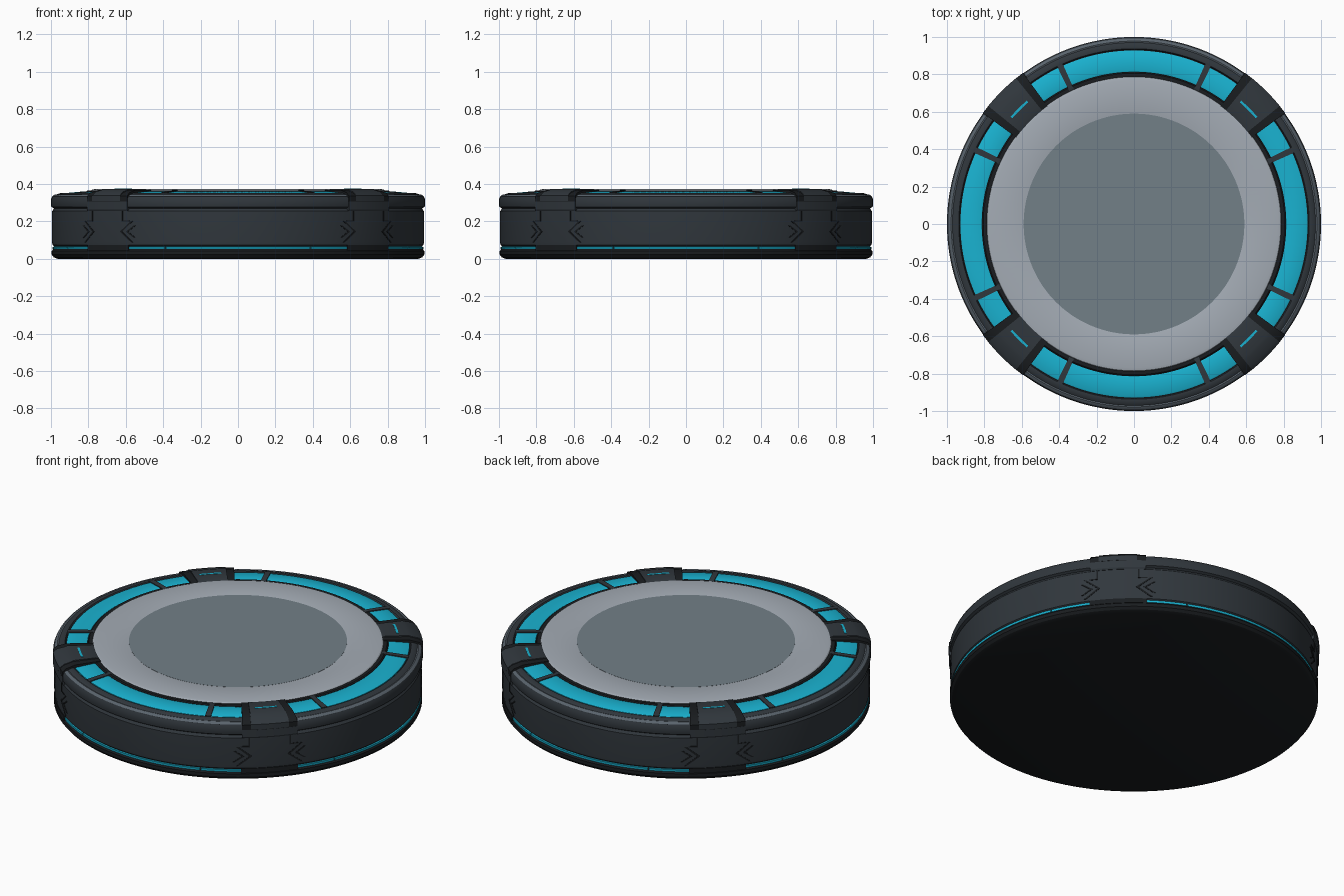
import bpy, bmesh
from math import radians, cos, sin, ceil

if "Cube" in bpy.data.objects:
    bpy.data.objects.remove(bpy.data.objects["Cube"])


def material(name, r, g, b):
    m = bpy.data.materials.new(name)
    m.diffuse_color = (r, g, b, 1)
    m.use_nodes = True
    m.node_tree.nodes["Principled BSDF"].inputs["Base Color"].default_value = m.diffuse_color
    return m


DARK = material("dark_shell", 0.030, 0.038, 0.046)
BLACK = material("black_trim", 0.010, 0.012, 0.014)
CYAN = material("cyan_glow", 0.010, 0.45, 0.64)
SILVER = material("silver_ring", 0.37, 0.41, 0.46)
SLATE = material("slate_disc", 0.17, 0.215, 0.245)


def finish(name, bm, mat):
    bmesh.ops.remove_doubles(bm, verts=bm.verts, dist=1e-5)
    bmesh.ops.recalc_face_normals(bm, faces=bm.faces)
    mesh = bpy.data.meshes.new(name)
    bm.to_mesh(mesh)
    bm.free()
    mesh.materials.append(mat)
    ob = bpy.data.objects.new(name, mesh)
    bpy.context.collection.objects.link(ob)
    bpy.ops.object.select_all(action='DESELECT')
    ob.select_set(True)
    bpy.context.view_layer.objects.active = ob
    bpy.ops.object.shade_smooth_by_angle(angle=radians(30))
    return ob


def sweep(name, profile, mat, arcs=((0, 360),), step=2.5):
    """Sweep a closed (radius, z) profile round z over each (start, end) arc."""
    bm = bmesh.new()
    for a0, a1 in arcs:
        n = max(1, ceil((a1 - a0) / step))
        rings = []
        for i in range(n + 1):
            a = radians(a0 + (a1 - a0) * i / n)
            rings.append([bm.verts.new((r * cos(a), r * sin(a), z)) for r, z in profile])
        for p, q in zip(rings, rings[1:]):
            for k in range(len(profile)):
                j = (k + 1) % len(profile)
                if profile[k][0] == 0 and profile[j][0] == 0:
                    continue
                vs = [p[k], p[j], q[j], q[k]]
                if profile[k][0] == 0:
                    vs = [p[k], p[j], q[j]]
                elif profile[j][0] == 0:
                    vs = [p[k], p[j], q[k]]
                bm.faces.new(vs)
        if a1 - a0 < 360:
            bm.faces.new(rings[0])
            bm.faces.new(rings[-1])
    return finish(name, bm, mat)


def wall_plates(name, polygons, r0, r1, mat):
    """Thin plates lying on the round wall, outlined in (degrees, z)."""
    bm = bmesh.new()
    for poly in polygons:
        loops = [[bm.verts.new((r * cos(radians(a)), r * sin(radians(a)), z))
                  for a, z in poly] for r in (r0, r1)]
        bm.faces.new(loops[0])
        bm.faces.new(loops[1])
        for k in range(len(poly)):
            j = (k + 1) % len(poly)
            bm.faces.new((loops[0][k], loops[0][j], loops[1][j], loops[1][k]))
    return finish(name, bm, mat)


AXES = (0, 90, 180, 270)
CORNERS = (45, 135, 225, 315)


def around(centres, *spans):
    return [(c + a, c + b) for c in centres for a, b in spans]


# Main body: foot, groove, side wall
sweep("base_foot", [(0, 0), (0.965, 0), (0.985, 0.008), (0.996, 0.022), (0.996, 0.042),
                    (0.988, 0.052), (0, 0.052)], BLACK)
sweep("side_wall", [(0, 0.05), (0.982, 0.05), (0.982, 0.066), (0.992, 0.074), (0.994, 0.09),
                    (0.994, 0.255), (0.986, 0.265), (0.98, 0.28), (0, 0.28)], DARK)

# Upper rim and its bright bevel line
sweep("upper_rim", [(0.90, 0.27), (0.985, 0.27), (0.998, 0.278), (1.0, 0.29), (1.0, 0.318),
                    (0.992, 0.334), (0.978, 0.342), (0.972, 0.341), (0.966, 0.346),
                    (0.945, 0.352), (0.937, 0.351), (0.93, 0.338), (0.90, 0.338)], DARK)
sweep("rim_bevel_line", [(0.97, 0.333), (0.9925, 0.3345), (0.986, 0.3405), (0.978, 0.3445),
                         (0.97, 0.342)], material("bevel_steel", 0.10, 0.125, 0.15),
      around(AXES, (-36, 36)))
sweep("top_deck", [(0, 0.27), (0.94, 0.27), (0.94, 0.341), (0.82, 0.351), (0, 0.351)], BLACK)
sweep("inner_collar", [(0.78, 0.34), (0.812, 0.34), (0.812, 0.359), (0.806, 0.364),
                       (0.785, 0.364), (0.78, 0.36)], BLACK)

# Glowing top ring, split by dividers and clamps
sweep("top_light_ring", [(0.814, 0.345), (0.928, 0.336), (0.928, 0.3485), (0.922, 0.3515),
                         (0.82, 0.3605), (0.814, 0.358)], CYAN,
      around(AXES, (-36.5, -25.5), (-24.5, 24.5), (25.5, 36.5)))
sweep("ring_dividers", [(0.79, 0.34), (0.938, 0.335), (0.938, 0.355), (0.80, 0.367),
                        (0.79, 0.364)], DARK, around(AXES, (-26, -24), (24, 26)))

# Glowing strip round the foot
sweep("foot_light_strip", [(0.97, 0.05), (0.9905, 0.0515), (0.9915, 0.064), (0.97, 0.066)], CYAN,
      around(AXES, (-36, -23.3), (-22.9, 22.9), (23.3, 36)))
sweep("foot_strip_blocks", [(0.97, 0.045), (0.995, 0.045), (0.995, 0.073), (0.97, 0.073)], BLACK,
      around(CORNERS, (-9, 9)))

# Landing surface
sweep("silver_ring", [(0.58, 0.345), (0.79, 0.345), (0.79, 0.361), (0.782, 0.369),
                      (0.768, 0.372), (0.596, 0.372), (0.591, 0.3705), (0.58, 0.3705)], SILVER)
sweep("centre_disc", [(0, 0.345), (0.59, 0.345), (0.59, 0.3712), (0, 0.3712)], SLATE)

# Four corner clamps: black side cheeks, lighter middle plate, light slit
sweep("clamp_cheeks", [(0.765, 0.335), (0.765, 0.362), (0.78, 0.369), (0.93, 0.367),
                       (0.982, 0.352), (1.002, 0.335), (1.002, 0.305), (0.95, 0.30)], BLACK,
      around(CORNERS, (-8.7, 8.7)))
sweep("clamp_plate", [(0.757, 0.335), (0.757, 0.36), (0.772, 0.3665), (0.80, 0.374),
                      (0.925, 0.374), (0.94, 0.368), (0.982, 0.357), (1.003, 0.338),
                      (1.003, 0.308), (0.95, 0.30)], DARK,
      around(CORNERS, (-6, 6)))
sweep("clamp_light_slit", [(0.862, 0.365), (0.874, 0.365), (0.874, 0.3755), (0.862, 0.3755)],
      CYAN, around(CORNERS, (-4, 4)))
sweep("clamp_apron", [(0.95, 0.255), (0.997, 0.255), (1.0025, 0.264), (1.0025, 0.306),
                      (0.95, 0.306)], DARK, around(CORNERS, (-8.7, 8.7)))

# Engraved-look chevrons and panel seams on the wall below each clamp
chevrons, seams = [], []
for c in CORNERS:
    for s in (-1, 1):
        for inner, outer, h in ((5.6, 10, 0.058), (8, 11, 0.034)):
            for v in (-1, 1):
                chevrons.append([(c + s * inner, 0.145), (c + s * (inner + 0.9), 0.145),
                                 (c + s * (outer + 0.7), 0.145 + v * h),
                                 (c + s * outer, 0.145 + v * h)])
        seams.append([(c + s * 6.3, 0.20), (c + s * 6.7, 0.20),
                      (c + s * 6.7, 0.256), (c + s * 6.3, 0.256)])
        seams.append([(c + s * 6.3, 0.20), (c + s * 9.2, 0.20),
                      (c + s * 9.2, 0.206), (c + s * 6.3, 0.206)])
wall_plates("wall_chevrons", chevrons, 0.985, 0.9965, BLACK)
wall_plates("wall_seams", seams, 0.985, 0.9965, BLACK)
